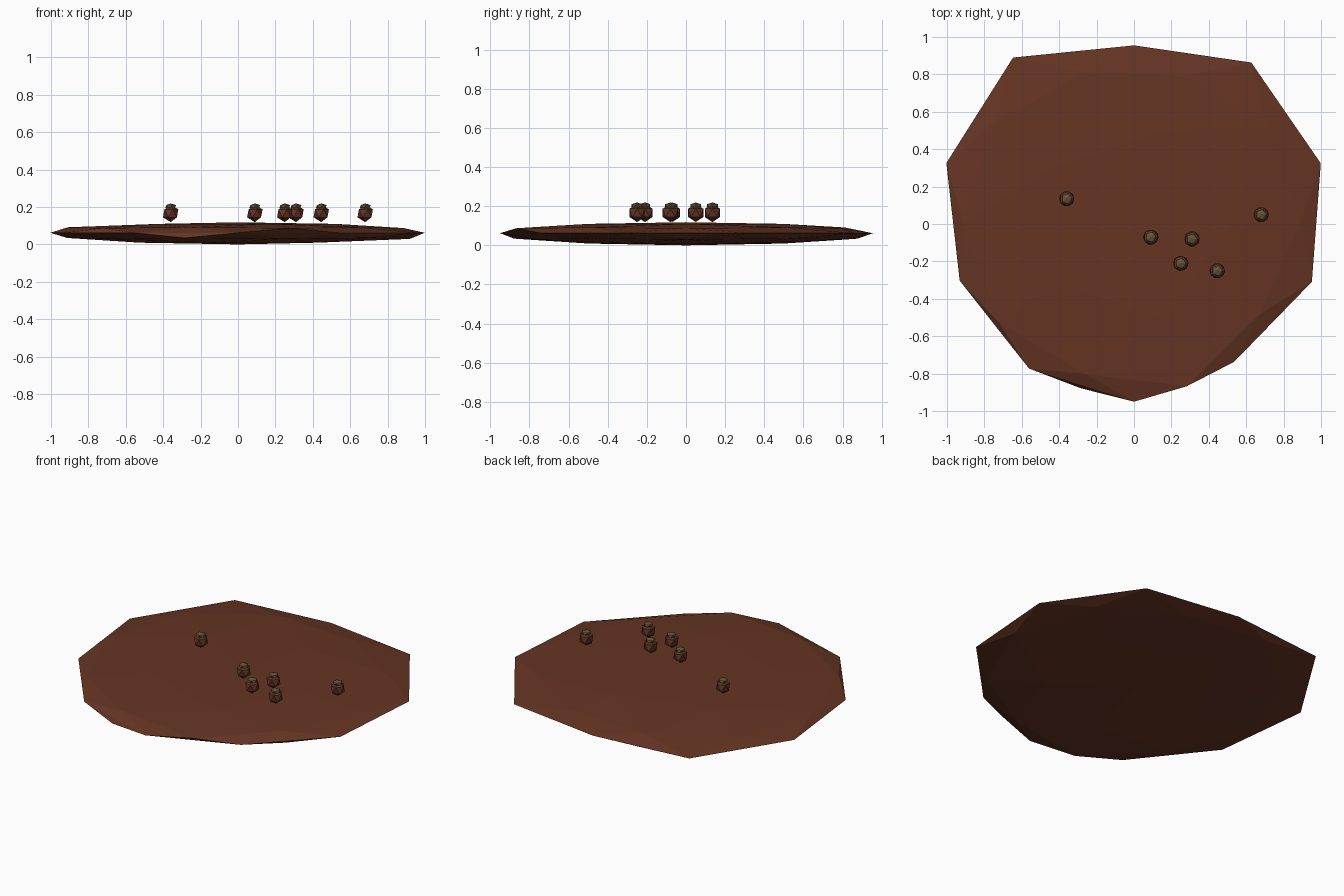
import bpy, bmesh, math
from mathutils import Matrix

if "Cube" in bpy.data.objects:
    bpy.data.objects.remove(bpy.data.objects["Cube"])


def material(name, rgb):
    m = bpy.data.materials.new(name)
    m.diffuse_color = (*rgb, 1)
    m.use_nodes = True
    m.node_tree.nodes["Principled BSDF"].inputs["Base Color"].default_value = m.diffuse_color
    return m


soil = material("soil brown", (0.13, 0.035, 0.017))
nut = material("nut brown", (0.12, 0.034, 0.017))
cap = material("cap olive", (0.13, 0.09, 0.04))


def ico_object(name, subdiv, mat):
    bm = bmesh.new()
    bmesh.ops.create_icosphere(bm, subdivisions=subdiv, radius=1)
    me = bpy.data.meshes.new(name)
    ob = bpy.data.objects.new(name, me)
    bpy.context.collection.objects.link(ob)
    me.materials.append(mat)
    return bm, me


def finish(bm, me):
    bm.to_mesh(me)
    bm.free()


# Flattened uneven ground patch: radial factor per direction
rim = [1.05, 1.067, 0.955, 1.10, 1.055, 0.98, 0.955, 0.95, 0.911, 1.0]   # 18 + 36k degrees
upper = [0.99, 1.03, 0.93, 1.0, 1.03, 1.07, 1.0, 0.99, 1.02, 0.97]       # 36k degrees
lower = [1.08, 1.03, 1.0, 1.03, 1.03, 1.02, 0.98, 1.032, 0.96, 0.97]
bm, me = ico_object("ground_patch", 2, soil)
for v in bm.verts:
    x, y, z = v.co
    a = math.degrees(math.atan2(y, x)) % 360
    f = 1.0
    if abs(z) < 0.1:
        f = rim[round((a - 18) / 36) % 10]
    elif abs(z) < 0.7:
        f = (upper if z > 0 else lower)[round(a / 36) % 10]
    v.co = (x * f, y * f, 0.062 + z * (0.056 if z > 0 else 0.062))
finish(bm, me)

# Scattered nuts with flattened caps
spots = [(-0.36, 0.135), (0.09, -0.07), (0.31, -0.08),
         (0.25, -0.21), (0.445, -0.25), (0.68, 0.05)]
for i, (x, y) in enumerate(spots, 1):
    for part, mat, r, h, z in (("nut_body", nut, 0.046, 0.047, 0.166),
                               ("nut_cap", cap, 0.032, 0.016, 0.203)):
        bm, me = ico_object(f"{part}_{i}", 1, mat)
        bm.transform(Matrix.Translation((x, y, z)) @ Matrix.Diagonal((r, r, h, 1)))
        finish(bm, me)
